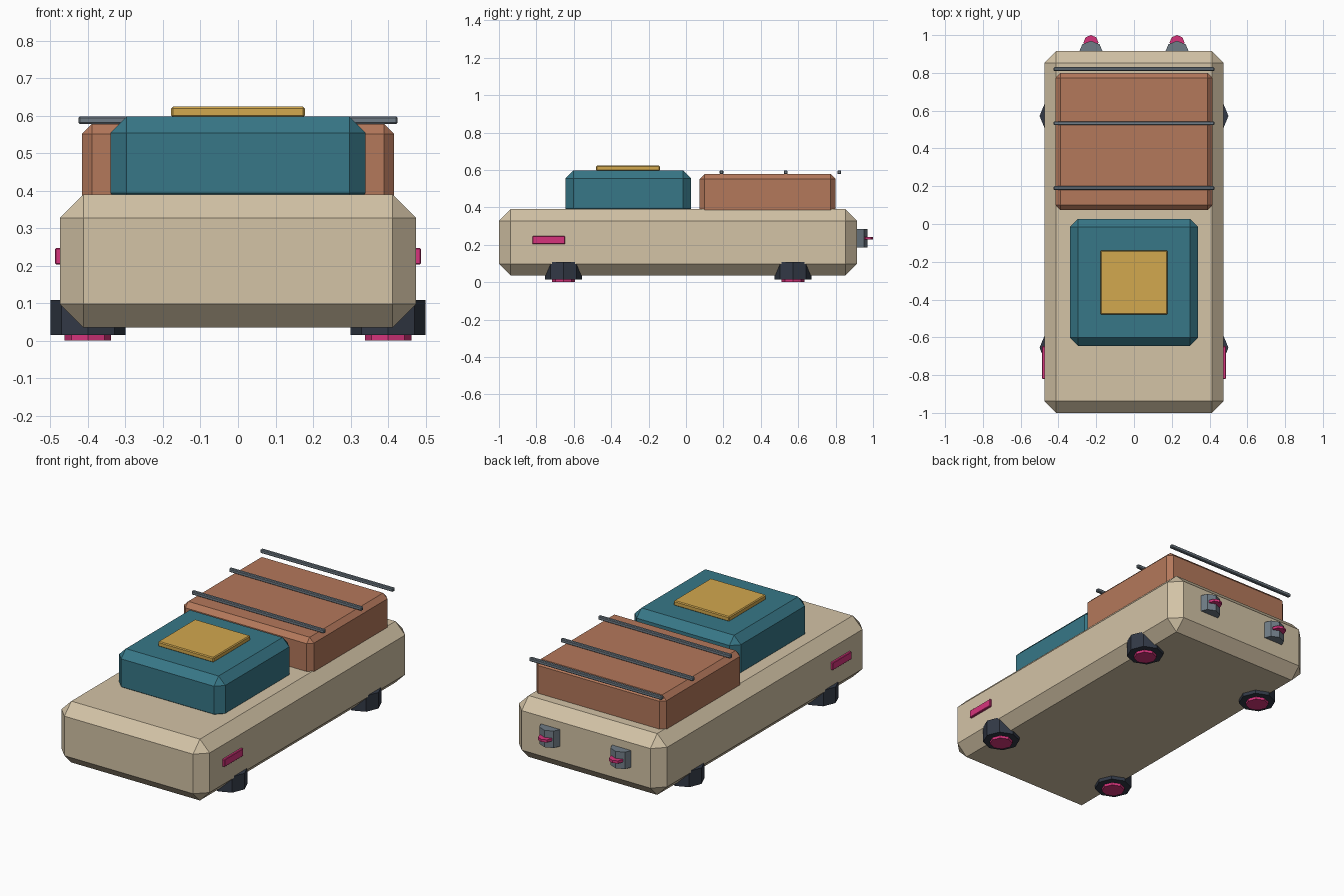
import bpy
import bmesh
from mathutils import Matrix, Vector

old = bpy.data.objects.get("Cube")
if old:
    bpy.data.objects.remove(old, do_unlink=True)


def material(name, rgb):
    """Flat material from 0-255 display values, stored as linear."""
    lin = [((c / 255 + 0.055) / 1.055) ** 2.4 for c in rgb] + [1.0]
    mat = bpy.data.materials.new(name)
    mat.use_nodes = True
    mat.diffuse_color = lin
    mat.node_tree.nodes["Principled BSDF"].inputs["Base Color"].default_value = lin
    return mat


TAN = material("tan", (211, 195, 166))
TEAL = material("teal", (55, 119, 135))
CLAY = material("clay", (180, 120, 91))
GOLD = material("gold", (210, 168, 78))
STEEL = material("steel grey", (112, 124, 134))
RUBBER = material("dark rubber", (50, 57, 70))
PINK = material("magenta", (214, 52, 124))


def finish(name, bm, mat):
    mesh = bpy.data.meshes.new(name)
    bm.to_mesh(mesh)
    bm.free()
    mesh.materials.append(mat)
    obj = bpy.data.objects.new(name, mesh)
    bpy.context.collection.objects.link(obj)
    return obj


def box(name, mat, x, y, z, bevel=0.0):
    """Box between (min, max) pairs with chamfered edges."""
    low, high = (Vector(p) for p in zip(x, y, z))
    bm = bmesh.new()
    bmesh.ops.create_cube(bm, size=1)
    bmesh.ops.scale(bm, verts=bm.verts, vec=high - low)
    bmesh.ops.translate(bm, verts=bm.verts, vec=(low + high) / 2)
    if bevel:
        bmesh.ops.bevel(bm, geom=bm.edges[:], offset=bevel, segments=1,
                        profile=0.5, affect='EDGES')
    return finish(name, bm, mat)


def octagon(name, mat, x, y, z, radius):
    """Upright eight-sided prism, z given as (bottom, top)."""
    bm = bmesh.new()
    bmesh.ops.create_cone(bm, cap_ends=True, segments=8, radius1=radius,
                          radius2=radius, depth=z[1] - z[0],
                          matrix=Matrix.Translation((x, y, sum(z) / 2)))
    return finish(name, bm, mat)


# Hull and the blocks on its deck
box("body", TAN, (-0.475, 0.475), (-1, 0.915), (0.035, 0.39), 0.063)
box("cabin", TEAL, (-0.34, 0.34), (-0.645, 0.027), (0.35, 0.597), 0.043)
box("roof_hatch", GOLD, (-0.178, 0.178), (-0.48, -0.14), (0.595, 0.624), 0.005)
box("cargo_box", CLAY, (-0.416, 0.416), (0.073, 0.8), (0.35, 0.578), 0.027)

# Roof rails
for label, y in (("front", 0.19), ("middle", 0.533), ("rear", 0.82)):
    box(label + "_rail", STEEL, (-0.425, 0.425), (y - 0.01, y + 0.01),
        (0.577, 0.598), 0.004)

for side, s in (("left", 1), ("right", -1)):
    # Wheels with hubs on their undersides
    for end, y in (("front", -0.655), ("rear", 0.572)):
        octagon(f"{end}_{side}_wheel", RUBBER, s * 0.4, y, (0.015, 0.108), 0.1)
        octagon(f"{end}_{side}_hub", PINK, s * 0.4, y, (0, 0.03), 0.062)
    # Side marker
    box(side + "_marker", PINK, sorted((s * 0.46, s * 0.488)), (-0.82, -0.647),
        (0.203, 0.247), 0.003)
    # Rear thruster housing and its fin
    octagon(side + "_rear_housing", STEEL, s * 0.228, 0.905, (0.185, 0.283), 0.065)
    octagon(side + "_rear_fin", PINK, s * 0.228, 0.96, (0.227, 0.242), 0.04)
